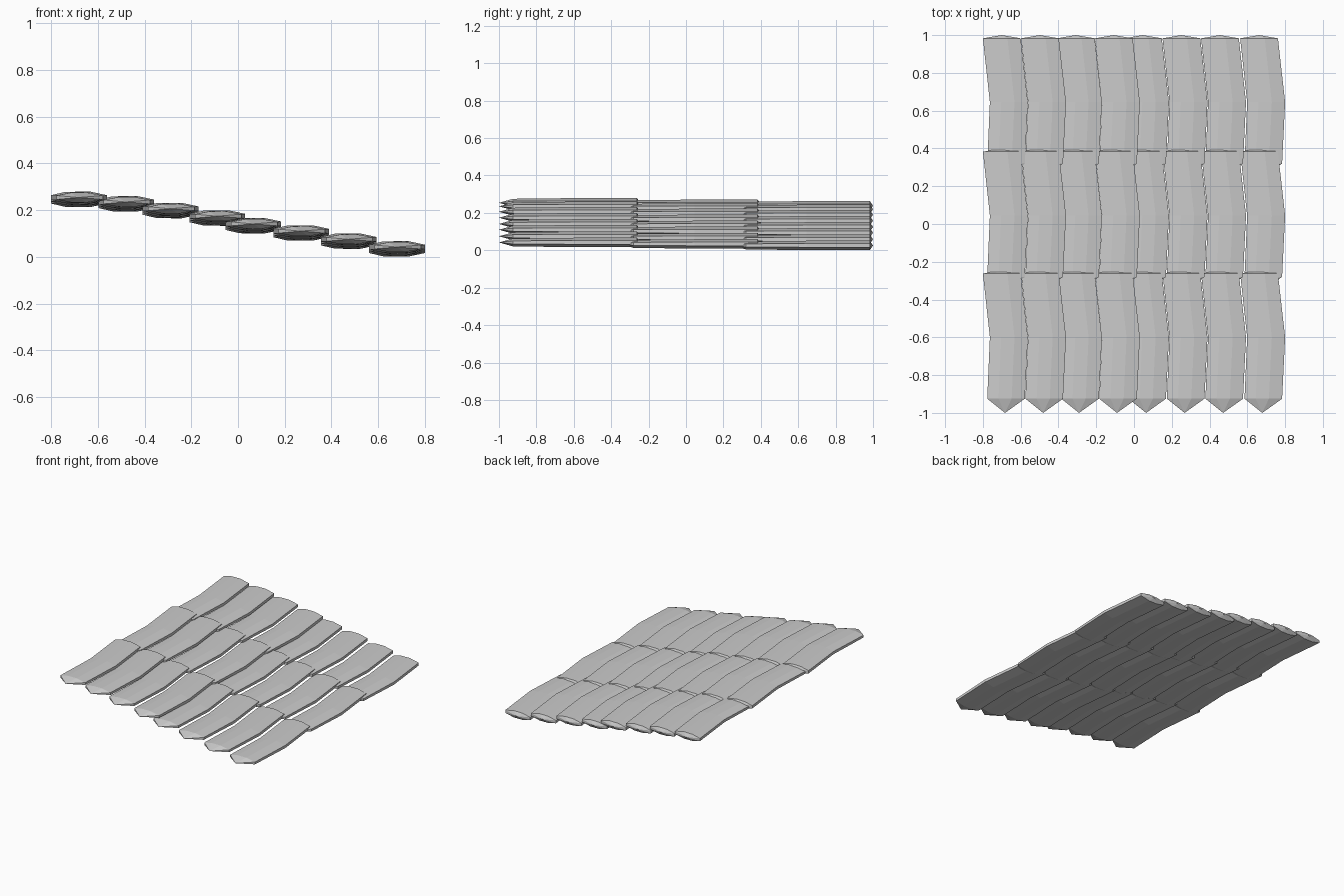
import bpy, bmesh

if "Cube" in bpy.data.objects:
    bpy.data.objects.remove(bpy.data.objects["Cube"])

# Columns: (centre x, centre z); rows: (y shift, z shift)
COLUMNS = [(-0.68, 0.254), (-0.478, 0.235), (-0.288, 0.206), (-0.087, 0.174),
           (0.067, 0.141), (0.271, 0.110), (0.475, 0.075), (0.682, 0.042)]
ROWS = [(0.0, 0.0), (0.645, -0.008), (1.245, -0.016)]

# Stations along a tile: y, left x, right x, thickness factor
STATIONS = [(-0.925, -0.097, 0.102, 0.85), (-0.60, -0.083, 0.118, 1.0),
            (-0.262, -0.12, 0.08, 1.0)]
# Lens-shaped section: position across the width, half thickness
SECTION = [(0.0, 0.010), (0.3, 0.024), (0.65, 0.025), (1.0, 0.010)]


def make_tile(name, cx, cz, dy, dz):
    bm = bmesh.new()
    rings = []
    for y, left, right, k in STATIONS:
        loop = [(u, h) for u, h in SECTION] + [(u, -h) for u, h in reversed(SECTION)]
        rings.append([bm.verts.new((cx + left + u * (right - left), y + dy, cz + dz + h * k))
                      for u, h in loop])
    # Body skin
    n = len(rings[0])
    for a, b in zip(rings, rings[1:]):
        for i in range(n):
            j = (i + 1) % n
            bm.faces.new((a[i], a[j], b[j], b[i]))
    # Pointed front and gently bowed back
    for ring, x, y in ((rings[0], -0.003, -1.0), (rings[-1], -0.02, -0.245)):
        tip = bm.verts.new((cx + x, y + dy, cz + dz))
        for i in range(n):
            bm.faces.new((ring[i], ring[(i + 1) % n], tip))
    bmesh.ops.recalc_face_normals(bm, faces=bm.faces)
    mesh = bpy.data.meshes.new(name)
    bm.to_mesh(mesh)
    bm.free()
    obj = bpy.data.objects.new(name, mesh)
    bpy.context.collection.objects.link(obj)


# Overlapping grid of roof tiles
for r, (dy, dz) in enumerate(ROWS):
    for c, (cx, cz) in enumerate(COLUMNS):
        make_tile(f"roof_tile_row{r + 1}_col{c + 1}", cx, cz, dy, dz)
